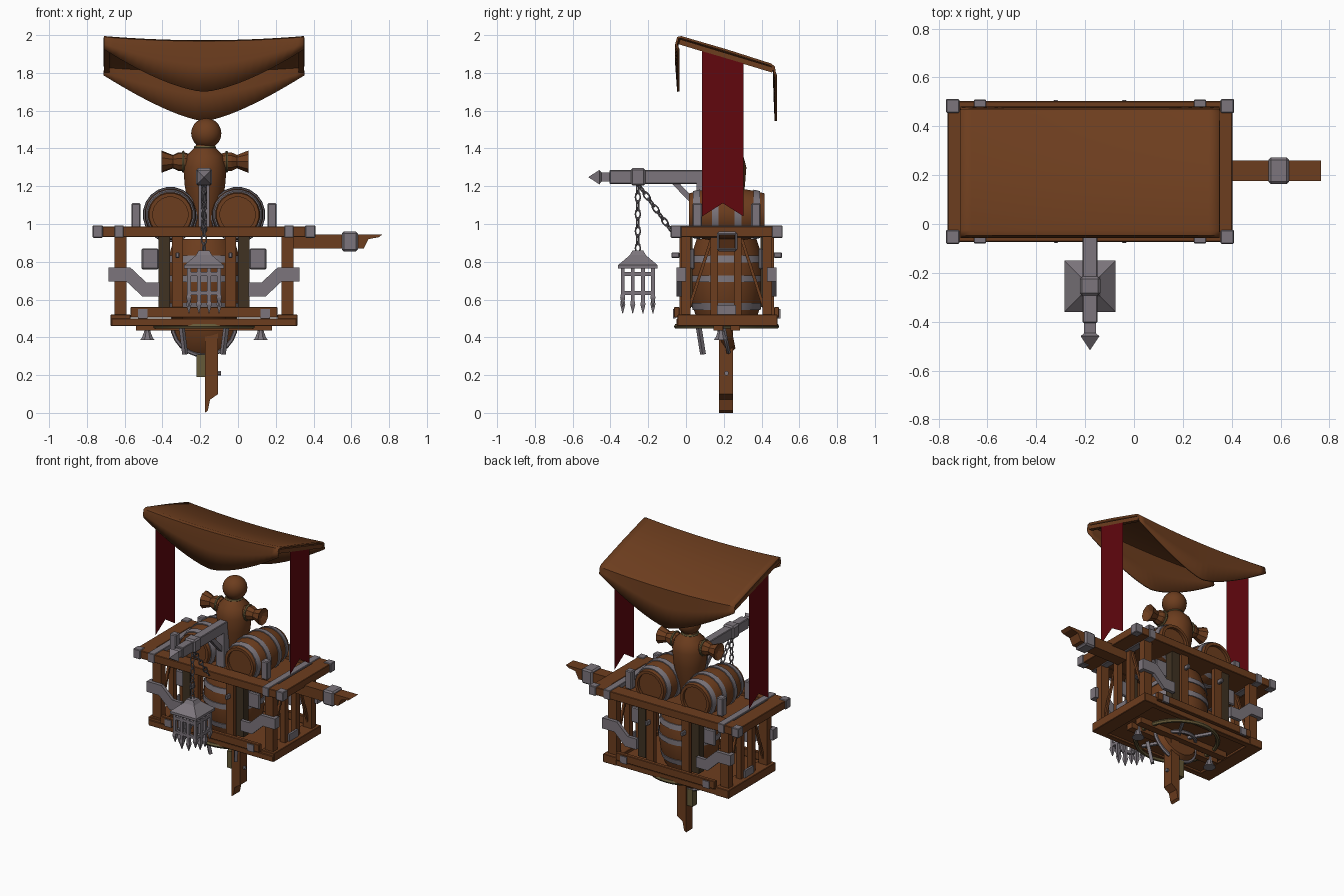
import bpy, bmesh, math
from mathutils import Vector, Matrix

cube = bpy.data.objects.get("Cube")
if cube:
    bpy.data.objects.remove(cube)

CENTRE = Vector((-0.18, 0.215, 0))  # middle of the cart body; parts are placed from here
SIDES = (-1, 1)
CORNERS = [(a, b) for a in SIDES for b in SIDES]


def material(name, rgb):
    m = bpy.data.materials.new(name)
    m.use_nodes = True
    m.diffuse_color = (*rgb, 1)
    m.node_tree.nodes["Principled BSDF"].inputs["Base Color"].default_value = (*rgb, 1)
    return m


WOOD = material("brown wood", (0.152, 0.047, 0.013))
DARK = material("dark wood", (0.05, 0.032, 0.016))
IRON = material("grey iron", (0.2, 0.178, 0.2))
RED = material("red cloth", (0.12, 0.002, 0.004))
OLIVE = material("olive rope", (0.13, 0.10, 0.04))


def finish(name, bm, mat, smooth=False):
    bmesh.ops.recalc_face_normals(bm, faces=bm.faces)
    me = bpy.data.meshes.new(name)
    bm.to_mesh(me)
    bm.free()
    me.materials.append(mat)
    if smooth:
        me.shade_smooth()
        me.set_sharp_from_angle(angle=math.radians(35))
    ob = bpy.data.objects.new(name, me)
    ob.location = CENTRE
    bpy.context.collection.objects.link(ob)
    return ob


def box(name, mat, x, y, z, bevel=0.0):
    bm = bmesh.new()
    mid = Vector((sum(x) / 2, sum(y) / 2, sum(z) / 2))
    size = (abs(x[1] - x[0]), abs(y[1] - y[0]), abs(z[1] - z[0]))
    bmesh.ops.create_cube(bm, size=1, matrix=Matrix.Translation(mid) @ Matrix.Diagonal((*size, 1)))
    if bevel:
        bmesh.ops.bevel(bm, geom=bm.edges[:], offset=bevel, segments=1, affect='EDGES')
    return finish(name, bm, mat)


def plate(name, mat, outline, y, flip=1):
    """Outline in x, z pushed through the depth y."""
    bm = bmesh.new()
    face = bm.faces.new([bm.verts.new((flip * a, y[0], b)) for a, b in outline])
    new = bmesh.ops.extrude_face_region(bm, geom=[face])["geom"]
    bmesh.ops.translate(bm, vec=(0, y[1] - y[0], 0), verts=[v for v in new if isinstance(v, bmesh.types.BMVert)])
    return finish(name, bm, mat)


def lathe(name, mat, profile, at, axis=(0, 0, 1), seg=20, smooth=True):
    """Turn (radius, height) pairs around an axis."""
    bm = bmesh.new()
    q = Vector(axis).to_track_quat('Z', 'Y')
    rings = []
    for r, h in profile:
        ring = []
        for i in range(seg):
            a = 2 * math.pi * (i + 0.5) / seg
            ring.append(bm.verts.new(Vector(at) + q @ Vector((r * math.cos(a), r * math.sin(a), h))))
        rings.append(ring)
    for lo, hi in zip(rings, rings[1:]):
        for i in range(seg):
            j = (i + 1) % seg
            bm.faces.new((lo[i], lo[j], hi[j], hi[i]))
    bm.faces.new(rings[0])
    bm.faces.new(rings[-1])
    return finish(name, bm, mat, smooth)


def ring(name, mat, r, tube, at, axis=(0, 0, 1), seg=24, stretch=1.0, spin=0.0):
    bm = bmesh.new()
    q = Vector(axis).to_track_quat('Z', 'Y')
    turn = Matrix.Rotation(spin, 3, 'Z')
    grid = []
    for i in range(seg):
        a = 2 * math.pi * i / seg
        row = []
        for k in range(6):
            b = math.pi * k / 3
            d = r + tube * math.cos(b)
            p = Vector((d * math.cos(a), tube * math.sin(b), d * math.sin(a) * stretch))
            if stretch == 1:
                p = Vector((p.x, p.z, p.y))
            row.append(bm.verts.new(Vector(at) + q @ (turn @ p)))
        grid.append(row)
    for i in range(seg):
        for k in range(6):
            n, m = (i + 1) % seg, (k + 1) % 6
            bm.faces.new((grid[i][k], grid[n][k], grid[n][m], grid[i][m]))
    return finish(name, bm, mat, True)


def beam(name, mat, p, q, w):
    d = Vector(q) - Vector(p)
    return lathe(name, mat, [(w * 0.7, 0), (w * 0.7, d.length)], p, d, 4, False)


def chain(name, p, q):
    p, q = Vector(p), Vector(q)
    n = round((q - p).length / 0.043)
    for i in range(n):
        ring(name, IRON, 0.014, 0.0045, p.lerp(q, (i + 0.5) / n), q - p, 10, 1.75, i % 2 * math.pi / 2 + .4)


def barrel(name, at, axis, r, half, bands):
    def bulge(h):
        return r * (1 - 0.2 * (h / half) ** 2)
    steps = [half * k / 4 for k in range(-4, 5)]
    end = bulge(half) - 0.02
    profile = [(end, 0.02 - half), (end, -half)] + [(bulge(h), h) for h in steps] + [(end, half), (end, half - 0.02)]
    lathe(name, WOOD, profile, at, axis)
    for h in bands:
        a, b = h * half - 0.018, h * half + 0.018
        lathe(name + "_band", IRON, [(bulge(a) - .01, a), (bulge(a) + .006, a), (bulge(b) + .006, b), (bulge(b) - .01, b)], at, axis)


# Deck, rails and straps
box("deck", WOOD, (-.56, .56), (-.27, .27), (.935, .965))
box("floor", WOOD, (-.48, .48), (-.24, .24), (.475, .5))
for s in SIDES:
    box("long_top_rail", WOOD, (-.575, .575), (s * .19, s * .288), (.932, .988), .003)
    box("end_top_rail", WOOD, (s * .48, s * .583), (-.288, .288), (.932, .988), .003)
    box("deck_strap", IRON, (s * .425, s * .475), (-.294, .294), (.928, .993), .003)
    box("end_floor_rail", WOOD, (s * .39, s * .495), (-.26, .27), (.46, .52), .003)
    box("long_floor_rail", WOOD, (-.49, .49), (s * .225, s * .265), (.46, .5), .003)
    box("long_board", WOOD, (-.39, .39), (s * .25, s * .278), (.505, .56), .003)
    box("under_beam", WOOD, (-.36, .36), (s * .02, s * .07), (.435, .475))
    for v in (-.065, .06):
        box("end_post", WOOD, (s * .42, s * .46), (v - .02, v + .02), (.5, .94))
    box("end_plate", IRON, (s * .455, s * .47), (-.05, .05), (.5, .57))

# Corner and middle posts with iron fittings
bracket = [(.505, .77), (.39, .77), (.305, .69), (.235, .69), (.235, .615), (.325, .615), (.41, .695), (.505, .695)]
for a, b in CORNERS:
    box("corner_cap", IRON, (a * .535, a * .59), (b * .24, b * .296), (.927, .993), .004)
    box("corner_post", WOOD, (a * .41, a * .475), (b * .19, b * .24), (.5, .94))
    box("middle_post", WOOD, (a * .11, a * .17), (b * .215, b * .25), (.5, .94))
    box("dark_post", DARK, (a * .18, a * .24), (b * .18, b * .24), (.56, .94))
    plate("iron_bracket", IRON, bracket, (b * .24, b * .264), a)
    box("bracket_wrap", IRON, (a * .48, a * .505), (b * .215, b * .262), (.695, .77))
    box("wall_plate", IRON, (a * .24, a * .33), (b * .17, b * .19), (.76, .87), .006)
    box("wall_peg", IRON, (a * .13, a * .15), (b * .25, b * .292), (.82, .85), .004)
    box("lower_plate", IRON, (a * .3, a * .35), (b * .27, b * .285), (.5, .55))
    beam("post_brace", WOOD, (a * .44, b * .2, .55), (a * .44, b * .08, .92), .016)
    box("barrel_stop", IRON, (a * .335, a * .385), (b * .13, b * .18), (.98, 1.11), .006)

# Drum inside the body and the gear underneath
barrel("inner_drum", (0, 0, .71), (0, 0, 1), .2, .21, (-.7, 0, .5))
ring("rope_ring", OLIVE, .265, .014, (0, 0, .458), seg=36)
ring("inner_iron_ring", IRON, .12, .012, (0, 0, .46))
tilt = (0, -1, -.2)
lathe("under_disc", WOOD, [(.14, -.04), (.168, 0), (.12, .025), (.04, .035)], (0, -.02, .47), tilt)
ring("under_disc_rim", IRON, .168, .012, (0, -.02, .47), tilt)
for k in range(3):
    d = Vector((math.cos(k * math.pi / 3), math.sin(k * math.pi / 3), 0)) * .24
    up = Vector((0, 0, .465))
    beam("under_spoke", IRON, up - d, up + d, .018)
for s in SIDES:
    lathe("hanging_bell", IRON, [(.042, .385), (.03, .4), (.018, .43), (.012, .47)], (s * .3, -.03, 0), seg=8)
    beam("hanging_hook", IRON, (s * .12, -.15, .47), (s * .1, -.125, .31), .022)

# Steering plank below and side handle
plate("lower_plank", WOOD, [(.005, 0), (.02, .012), (.032, .07), (.075, .1), (.075, .48), (.005, .48)], (-.04, .035))
box("plank_wedge", OLIVE, (-.04, .02), (-.025, .025), (.19, .31))
lathe("plank_bolt", IRON, [(.012, 0), (.012, .09)], (0, 0, .21), (1, 0, 0), 8)
plate("side_handle", WOOD, [(.46, .945), (.945, .945), (.925, .93), (.87, .92), (.845, .87), (.46, .87)], (-.04, .045))
box("handle_collar", IRON, (.73, .815), (-.052, .057), (.855, .96), .01)

# Barrels on the deck
for s in SIDES:
    barrel("deck_barrel", (s * .178, 0, 1.05), (0, 1, 0), .142, .2, (-.8, -.3, .3, .8))

# Straw figure
lathe("figure_body", WOOD, [(.06, .98), (.085, 1.08), (.108, 1.2), (.116, 1.3), (.1, 1.36), (.05, 1.41), (.045, 1.44)], (.005, -.01, 0))
lathe("figure_head", WOOD, [(.08 * math.sin(math.pi * k / 10) + .001, -.08 * math.cos(math.pi * k / 10)) for k in range(11)], (.012, -.01, 1.48))
ring("neck_rope", OLIVE, .05, .009, (.005, -.01, 1.405))
for s in SIDES:
    lathe("figure_arm", WOOD, [(.035, .06), (.05, .11), (.05, .14), (.036, .17), (.06, .23), (.02, .21)], (.005, -.01, 1.33), (s, 0, 0), 9, False)
    ring("wrist_rope", OLIVE, .05, .008, (.005 + s * .115, -.01, 1.33), (s, 0, 0), 12)

# Lantern arm
box("lantern_arm", IRON, (-.03, .03), (-.62, -.1), (1.212, 1.285), .004)
box("arm_neck", IRON, (-.024, .024), (-.68, -.61), (1.225, 1.272))
lathe("arm_tip", IRON, [(.034, 0), (.054, .012), (.002, .068)], (0, -.662, 1.248), (0, -1, 0), 4, False)
box("arm_collar", IRON, (-.042, .042), (-.507, -.43), (1.203, 1.296), .01)
box("arm_mount", IRON, (-.03, .03), (-.16, -.1), (.97, 1.22))
beam("arm_strut", IRON, (0, -.28, 1.225), (0, -.14, 1.08), .03)
chain("hanging_chain", (0, -.47, 1.21), (0, -.47, .85))
chain("stay_chain", (0, -.46, 1.2), (0, -.29, .96))

# Lantern cage
LAMP = Vector((0, -.47, 0))
lathe("lantern_roof", IRON, [(.1, .765), (.148, .765), (.148, .782), (.06, .835), (.04, .86)], LAMP, seg=4, smooth=False)
for k in range(4):
    turn = Matrix.Rotation(k * math.pi / 2, 3, 'Z')
    for u in (-.08, -.027, .027):
        low = .56 if u < -.05 else .525
        lathe("cage_bar", IRON, [(.002, low), (.019, low + .05), (.014, low + .07), (.014, .77)], LAMP + turn @ Vector((u, -.08, 0)), seg=4, smooth=False)
    for z in (.635, .735):
        beam("cage_rail", IRON, LAMP + turn @ Vector((-.08, -.08, z)), LAMP + turn @ Vector((.08, -.08, z)), .02)

# Draped canopy
bm = bmesh.new()
rows = []
for i in range(25):
    t = i / 12 - 1
    dip = -.022 * (1 - t * t)
    front = 1.7 + .225 * abs(t) ** 1.5
    back = 1.545 + .245 * abs(t) ** 1.4
    spine = [(-.262, front), (-.272, (front + 1.98) / 2), (-.262, 1.99 + dip), (-.24, 1.995 + dip), (0, 1.925 + dip * 1.4),
             (.235, 1.85 + dip), (.255, 1.835 + dip), (.26, (back + 1.82) / 2), (.266, back)]
    rows.append([bm.verts.new((t * .53, v, z)) for v, z in spine])
for p, q in zip(rows, rows[1:]):
    for k in range(8):
        bm.faces.new((p[k], q[k], q[k + 1], p[k + 1]))
canopy = finish("canopy", bm, WOOD, True)
thick = canopy.modifiers.new("thickness", 'SOLIDIFY')
thick.thickness = .012
thick.offset = -1
for s in SIDES:
    beam("canopy_end_hem", WOOD, (s * .515, -.25, 1.965), (s * .515, .245, 1.815), .028)

# Swallowtail banners at both ends
for s in SIDES:
    bm = bmesh.new()
    outline = [(-.13, 1.915), (.09, 1.85), (.09, 1.04), (-.02, 1.11), (-.13, 1.04)]
    bm.faces.new([bm.verts.new((s * .529, v, z)) for v, z in outline])
    finish("banner", bm, RED)
